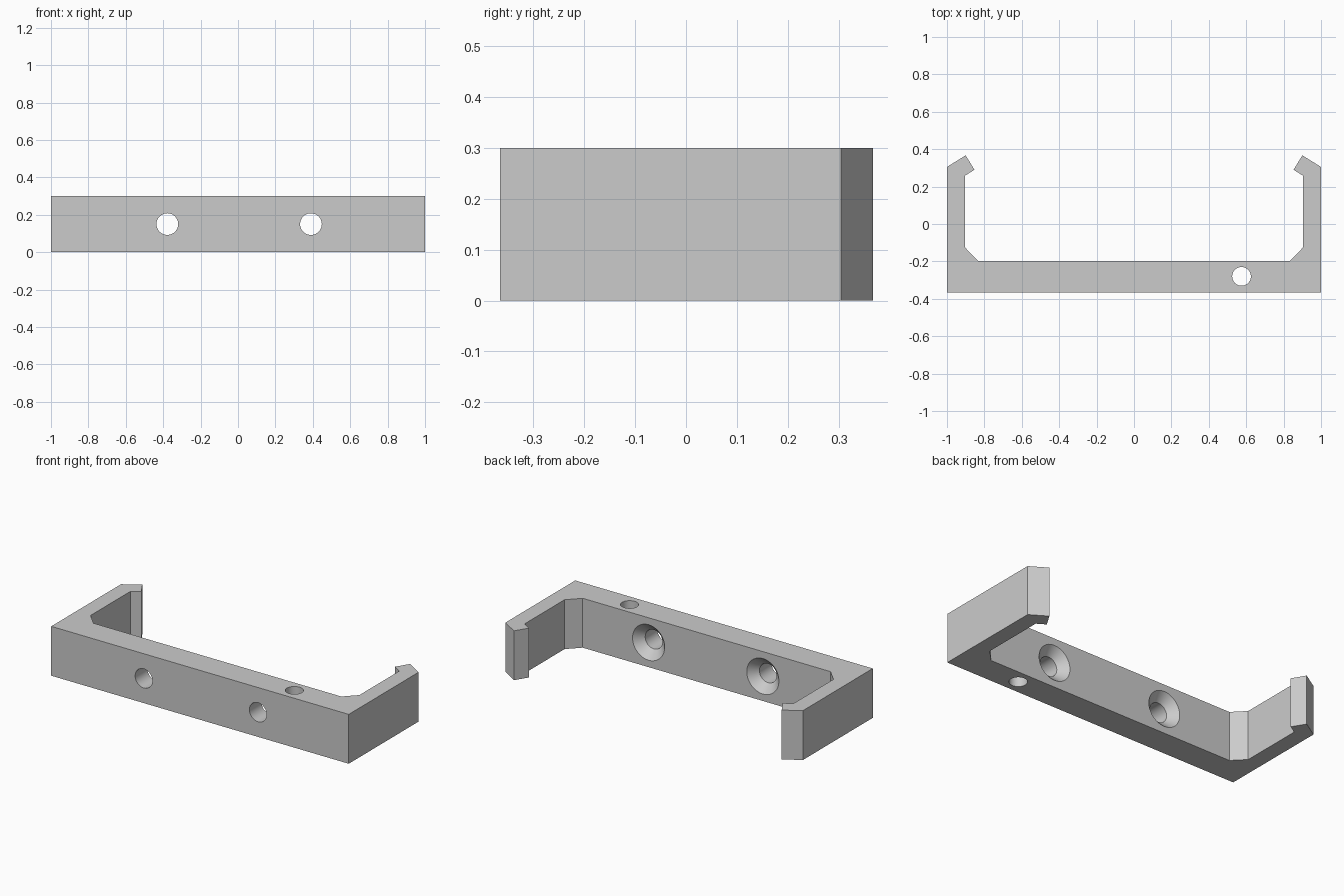
import bpy, bmesh, math
from mathutils import Matrix, Vector

cube = bpy.data.objects.get("Cube")
if cube:
    bpy.data.objects.remove(cube)

HEIGHT = 0.30
FRONT, BACK = -0.365, -0.198

grey = bpy.data.materials.new("grey plastic")
grey.use_nodes = True
colour = (0.6, 0.6, 0.6, 1)
grey.diffuse_color = colour
grey.node_tree.nodes["Principled BSDF"].inputs["Base Color"].default_value = colour


def finish(name, bm):
    bmesh.ops.recalc_face_normals(bm, faces=bm.faces)
    mesh = bpy.data.meshes.new(name)
    bm.to_mesh(mesh)
    bm.free()
    mesh.materials.append(grey)
    ob = bpy.data.objects.new(name, mesh)
    bpy.context.collection.objects.link(ob)
    return ob


def lathe_cutter(name, profile, matrix, sides=48):
    """Closed solid of revolution about local z from (radius, z) points."""
    bm = bmesh.new()
    rings = [[bm.verts.new((r * math.cos(2 * math.pi * i / sides),
                            r * math.sin(2 * math.pi * i / sides), z))
              for i in range(sides)] for r, z in profile]
    for low, high in zip(rings, rings[1:]):
        for i in range(sides):
            j = (i + 1) % sides
            bm.faces.new((low[i], low[j], high[j], high[i]))
    bm.faces.new(rings[0])
    bm.faces.new(rings[-1])
    bm.transform(matrix)
    ob = finish(name, bm)
    ob.hide_render = True
    ob.hide_set(True)
    return ob


# Bracket body: mirrored half outline with chamfered corners and hooked tips
half = [(1, FRONT), (1, 0.305), (0.90, 0.367), (0.853, 0.29),
        (0.904, 0.258), (0.904, -0.125), (0.833, BACK)]
outline = half + [(-x, y) for x, y in reversed(half)]
bm = bmesh.new()
base = bm.faces.new([bm.verts.new((x, y, 0)) for x, y in outline])
top = bmesh.ops.extrude_face_region(bm, geom=[base])
bmesh.ops.translate(bm, vec=(0, 0, HEIGHT),
                    verts=[v for v in top["geom"] if isinstance(v, bmesh.types.BMVert)])
bracket = finish("bracket", bm)

# Countersunk screw holes through the bar, opening wide at the back
to_back = Matrix.Rotation(-math.pi / 2, 4, "X")
screw = [(0.058, FRONT - 0.05), (0.058, BACK - 0.05), (0.108, BACK), (0.108, BACK + 0.05)]
cutters = [lathe_cutter("screw_hole_cutter", screw,
                        Matrix.Translation((x, 0, HEIGHT / 2)) @ to_back)
           for x in (-0.378, 0.39)]

# Vertical pin hole
cutters.append(lathe_cutter("pin_hole_cutter", [(0.05, -0.1), (0.05, HEIGHT + 0.1)],
                            Matrix.Translation((0.575, -0.28, 0))))

for cutter in cutters:
    cut = bracket.modifiers.new(cutter.name, "BOOLEAN")
    cut.operation = "DIFFERENCE"
    cut.solver = "EXACT"
    cut.object = cutter

# Bake the cuts, drop the cutters and smooth only the hole walls
bpy.context.view_layer.objects.active = bracket
bracket.select_set(True)
for name in [m.name for m in bracket.modifiers]:
    bpy.ops.object.modifier_apply(modifier=name)
for cutter in cutters:
    bpy.data.objects.remove(cutter)
bpy.ops.object.shade_smooth_by_angle(angle=math.radians(25))
